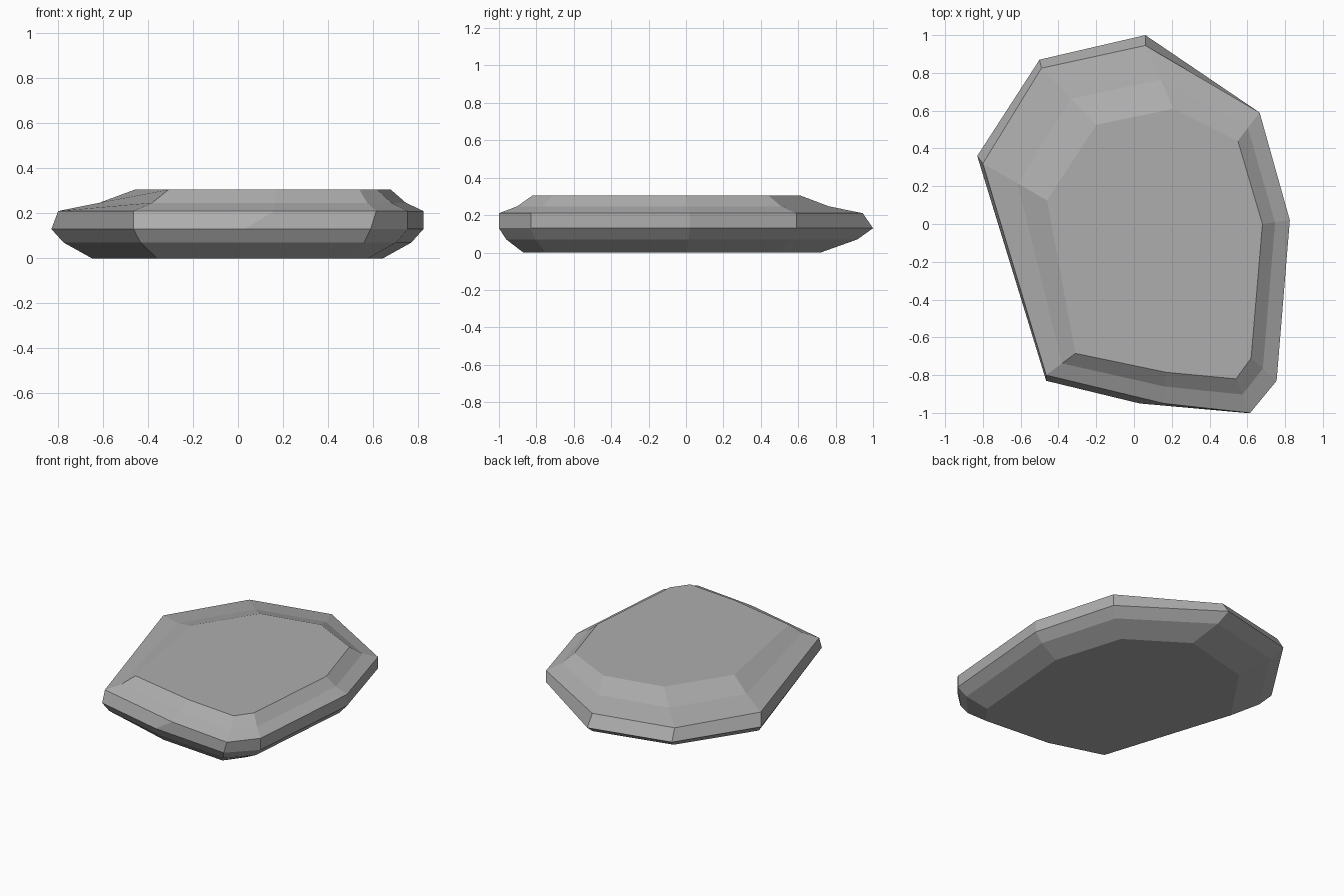
import bpy
import bmesh
from mathutils import Vector

default_cube = bpy.data.objects.get("Cube")
if default_cube:
    bpy.data.objects.remove(default_cube, do_unlink=True)


def make_material(name, colour):
    material = bpy.data.materials.new(name)
    material.use_nodes = True
    material.diffuse_color = colour
    material.node_tree.nodes["Principled BSDF"].inputs["Base Color"].default_value = colour
    return material


def outline(height, points):
    return [Vector((x, y, height)) for x, y in points]


def blend(first, second, inward, height):
    """Ring between two outlines, placed at its own height."""
    ring = [a.lerp(b, inward) for a, b in zip(first, second)]
    for point in ring:
        point.z = height
    return ring


# Outlines run from the back point around by the right side
base = outline(0, [(.12, .72), (-.36, .6), (-.65, .18), (-.36, -.72), (.01, -.83),
                   (.49, -.87), (.58, -.75), (.645, 0), (.5, .47)])
rim = outline(.13, [(.06, 1), (-.5, .87), (-.83, .36), (-.465, -.83), (.03, -.95),
                    (.59, -1), (.755, -.83), (.825, .02), (.665, .59)])
shoulder = outline(.21, [(.06, .945), (-.49, .825), (-.8, .32), (-.465, -.8), (.16, -.95),
                         (.615, -1), (.755, -.83), (.825, .02), (.665, .59)])
crown = outline(.305, [(.21, .61), (-.2, .525), (-.46, .125), (-.31, -.685), (.17, -.785),
                       (.54, -.82), (.62, -.71), (.68, 0), (.55, .44)])

# Bevelled transitions below the rim and above the shoulder
lower_bevel = blend(rim, base, .3, .07)
upper_bevel = blend(shoulder, crown, .54, .247)
rings = [base, lower_bevel, rim, shoulder, upper_bevel, crown]

# Stone slab: bridge the rings, then cap the top and the underside
bm = bmesh.new()
layers = [[bm.verts.new(point) for point in ring] for ring in rings]
for lower, upper in zip(layers, layers[1:]):
    for i in range(len(lower)):
        bm.faces.new((lower[i - 1], lower[i], upper[i], upper[i - 1]))
bm.faces.new(layers[0])
bm.faces.new(layers[-1])
bmesh.ops.recalc_face_normals(bm, faces=bm.faces)

mesh = bpy.data.meshes.new("stone_slab")
bm.to_mesh(mesh)
bm.free()
mesh.materials.append(make_material("stone grey", (.42, .42, .42, 1)))
stone_slab = bpy.data.objects.new("stone_slab", mesh)
bpy.context.collection.objects.link(stone_slab)
